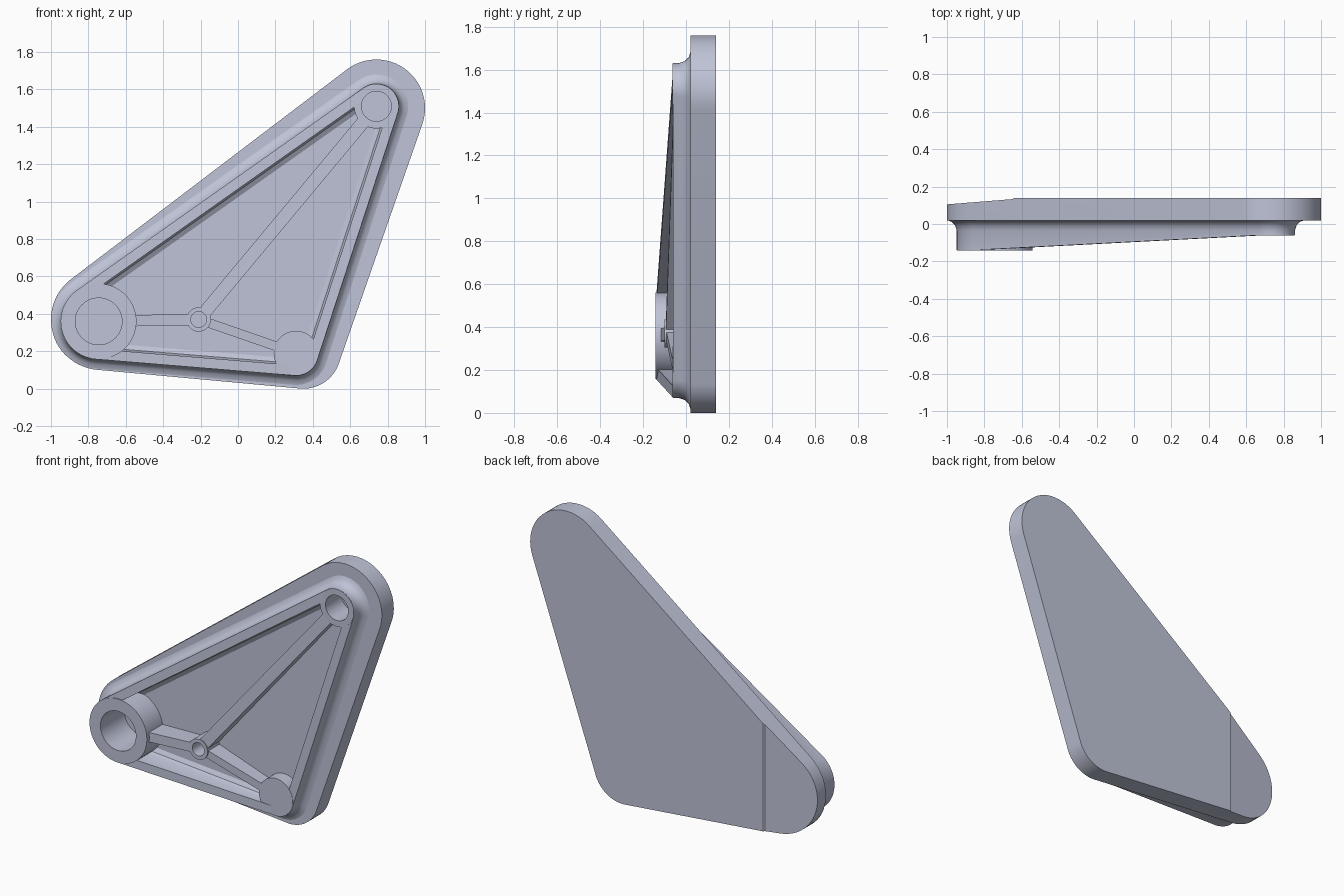
import bpy, bmesh, math
from mathutils import Vector

if "Cube" in bpy.data.objects:
    bpy.data.objects.remove(bpy.data.objects["Cube"])

# Corner circles (x, z, radius), counter-clockwise: left, bottom right, top
PLATE = [(-0.73, 0.37, 0.27), (0.35, 0.20, 0.20), (0.74, 1.50, 0.26)]
WEB = [(-0.745, 0.36, 0.203), (0.31, 0.19, 0.12), (0.74, 1.51, 0.12)]
HUB = (-0.21, 0.37, 0.065)
TOP_Y = [-0.14, -0.06, -0.06]
FLOOR = 0.02
SEG = 24


def outline(circles, ys, offset=0.0):
    """Rounded triangle wrapped around three circles, with a depth per corner."""
    normals = []
    for i in range(3):
        a, b = circles[i], circles[(i + 1) % 3]
        d = Vector((b[0] - a[0], b[1] - a[1]))
        normals.append(math.atan2(d.y, d.x) - math.acos((a[2] - b[2]) / d.length))
    pts = []
    for i, (x, z, r) in enumerate(circles):
        start = normals[i - 1]
        sweep = (normals[i] - start) % (2 * math.pi)
        for k in range(SEG + 1):
            t = start + sweep * k / SEG
            pts.append((x + (r + offset) * math.cos(t), ys[i],
                        z + (r + offset) * math.sin(t)))
    return pts


def loft(name, rings):
    """Closed solid through a row of equal-length rings, capped at both ends."""
    bm = bmesh.new()
    vs = [[bm.verts.new(p) for p in ring] for ring in rings]
    n = len(rings[0])
    for a, b in zip(vs, vs[1:]):
        for i in range(n):
            j = (i + 1) % n
            bm.faces.new((a[i], a[j], b[j], b[i]))
    bm.faces.new(vs[0])
    bm.faces.new(vs[-1])
    bmesh.ops.recalc_face_normals(bm, faces=bm.faces)
    mesh = bpy.data.meshes.new(name)
    bm.to_mesh(mesh)
    bm.free()
    obj = bpy.data.objects.new(name, mesh)
    bpy.context.collection.objects.link(obj)
    return obj


def circle(x, z, r, y, n=64):
    return [(x + r * math.cos(2 * math.pi * i / n), y,
             z + r * math.sin(2 * math.pi * i / n)) for i in range(n)]


def cylinder(name, x, z, r, y0, y1):
    return loft(name, [circle(x, z, r, y0), circle(x, z, r, y1)])


def rib(name, a, b, ya, yb, width, base=FLOOR + 0.01):
    """Straight rib with a sloping front edge."""
    d = Vector((b[0] - a[0], b[1] - a[1])).normalized() * width / 2
    foot = [(a[0] - d.y, a[1] + d.x, ya), (a[0] + d.y, a[1] - d.x, ya),
            (b[0] + d.y, b[1] - d.x, yb), (b[0] - d.y, b[1] + d.x, yb)]
    return loft(name, [[(x, base, z) for x, z, y in foot],
                       [(x, y, z) for x, z, y in foot]])


# Body: back plate, filleted skirt, raised sloping wall and recessed pocket
rings = [outline(PLATE, [0.14] * 3), outline(PLATE, [0.02] * 3)]
for off, y in ((0.05, 0.02), (0.027, 0.012), (0.01, -0.005), (0.0, -0.035)):
    rings.append(outline(WEB, [y] * 3, off))
rings.append(outline(WEB, TOP_Y))
rings.append(outline(WEB, TOP_Y, -0.055))
for off, y in ((-0.055, FLOOR - 0.04), (-0.065, FLOOR - 0.015), (-0.09, FLOOR)):
    rings.append(outline(WEB, [y] * 3, off))
parts = [loft("bracket_body", rings)]

# Bosses
names = ("large_boss", "lower_boss", "upper_boss")
for name, (x, z, r), y in zip(names, WEB, TOP_Y):
    parts.append(cylinder(name, x, z, r - 0.001, y - 0.002, FLOOR + 0.01))
parts.append(cylinder("small_boss", *HUB, -0.10, FLOOR + 0.01))

# Ribs from the small boss to each corner
for name, c, y, w in zip(("left_rib", "lower_rib", "upper_rib"),
                         WEB, (-0.13, -0.055, -0.055), (0.06, 0.05, 0.07)):
    parts.append(rib(name, HUB, c, -0.095, y, w))

# Cutters: blind bores and the sloping relief behind the large boss
cutters = [cylinder("bore_cutter", x, z, r, -0.3, 0.10) for x, z, r in
           ((WEB[0][0], WEB[0][1], 0.125), (WEB[2][0], WEB[2][1], 0.08),
            (HUB[0], HUB[1], 0.042))]
relief = [(-1.1, 0.097), (-0.65, 0.133), (-0.63, 0.15), (-1.1, 0.15)]
cutters.append(loft("relief_cutter", [[(x, y, z) for x, y in relief]
                                      for z in (-0.1, 0.9)]))
paint = bpy.data.materials.new("blue_grey")
paint.diffuse_color = (0.52, 0.55, 0.68, 1)
paint.use_nodes = True
paint.node_tree.nodes["Principled BSDF"].inputs["Base Color"].default_value = paint.diffuse_color
for part in parts:
    bpy.ops.object.select_all(action='DESELECT')
    part.select_set(True)
    bpy.context.view_layer.objects.active = part
    for cutter in cutters:
        mod = part.modifiers.new("cut", 'BOOLEAN')
        mod.operation = 'DIFFERENCE'
        mod.solver = 'EXACT'
        mod.object = cutter
        bpy.ops.object.modifier_apply(modifier=mod.name)
    part.data.materials.clear()
    part.data.materials.append(paint)
    bpy.ops.object.shade_smooth_by_angle(angle=math.radians(30))
    # Keep the large flat faces flat
    for poly in part.data.polygons:
        if abs(poly.normal.y) > 0.99:
            poly.use_smooth = False
for cutter in cutters:
    bpy.data.objects.remove(cutter, do_unlink=True)
